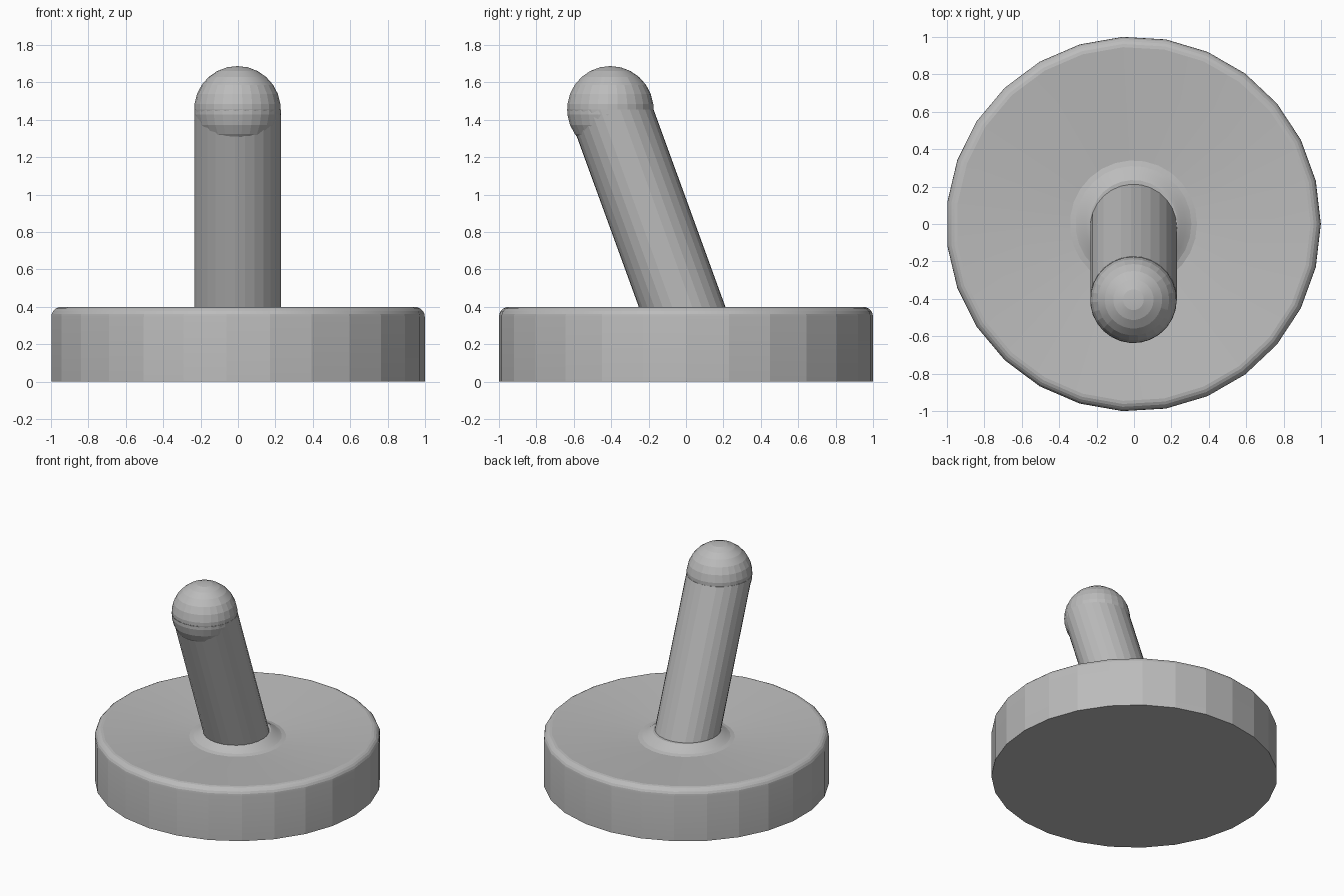
import bpy, bmesh, math
from mathutils import Matrix

if "Cube" in bpy.data.objects:
    bpy.data.objects.remove(bpy.data.objects["Cube"])

CX = -0.003          # shared axis of base and stick
LEAN = math.tan(math.radians(20))
STICK_R, BALL_Y, BALL_Z = 0.232, -0.405, 1.455

grey = bpy.data.materials.new("plain_grey")
grey.use_nodes = True
color = (0.5, 0.5, 0.5, 1)
grey.diffuse_color = color
grey.node_tree.nodes["Principled BSDF"].inputs["Base Color"].default_value = color


def finish(name, bm, smooth_angle):
    bmesh.ops.recalc_face_normals(bm, faces=bm.faces)
    mesh = bpy.data.meshes.new(name)
    bm.to_mesh(mesh)
    bm.free()
    mesh.materials.append(grey)
    obj = bpy.data.objects.new(name, mesh)
    bpy.context.collection.objects.link(obj)
    bpy.ops.object.select_all(action='DESELECT')
    obj.select_set(True)
    bpy.context.view_layer.objects.active = obj
    bpy.ops.object.shade_smooth_by_angle(angle=math.radians(smooth_angle))
    return obj


def lathe(bm, profile, sides):
    """Revolve (radius, height) points and cap both ends."""
    rings = []
    for r, z in profile:
        angles = [math.tau * i / sides for i in range(sides)]
        rings.append([bm.verts.new((CX + r * math.cos(a), r * math.sin(a), z)) for a in angles])
    for low, high in zip(rings, rings[1:]):
        for i in range(sides):
            j = (i + 1) % sides
            bm.faces.new((low[i], low[j], high[j], high[i]))
    bm.faces.new(rings[0][::-1])
    bm.faces.new(rings[-1])


# Round base: straight wall, rounded rim, shallow dish and raised collar
R, RIM = 1.002, 0.055
profile = [(R, 0)]
for k in range(6):
    a = math.pi / 2 * k / 5
    profile.append((R - RIM + RIM * math.cos(a), 0.4 - RIM + RIM * math.sin(a)))
profile += [(0.34, 0.345), (0.31, 0.352), (0.28, 0.367), (0.255, 0.385), (0.235, 0.395)]
bm = bmesh.new()
lathe(bm, profile, 27)
finish("base", bm, 12)

# Leaning stick: level circles sheared towards the front
bm = bmesh.new()
lathe(bm, [(STICK_R, 0.3), (STICK_R, BALL_Z)], 27)
for v in bm.verts:
    v.co.y += BALL_Y + (BALL_Z - v.co.z) * LEAN
finish("stick", bm, 12)

# Ball on the end of the stick
bm = bmesh.new()
bmesh.ops.create_uvsphere(bm, u_segments=27, v_segments=13, radius=STICK_R,
                          matrix=Matrix.Translation((CX, BALL_Y, BALL_Z)))
finish("ball", bm, 10)
